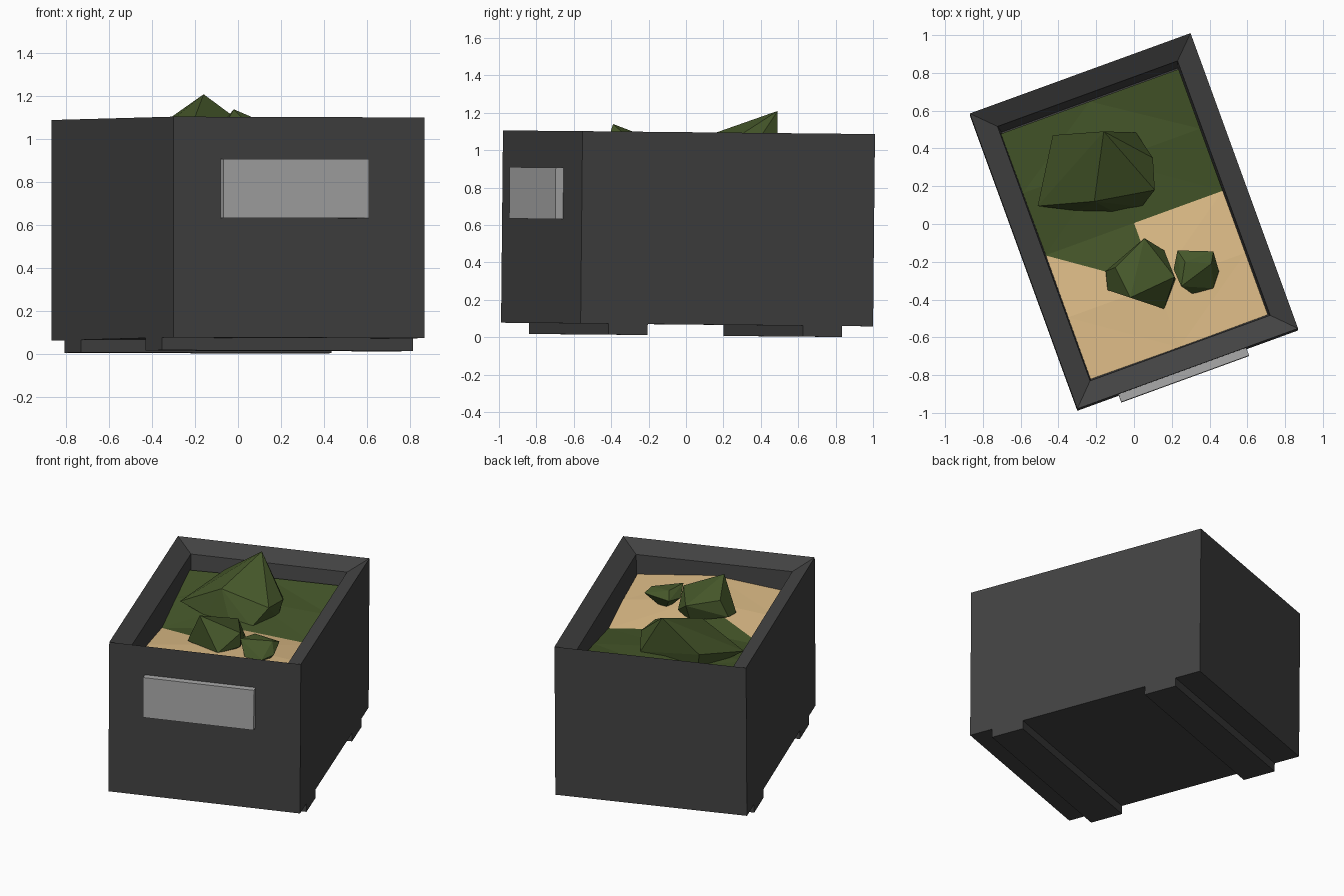
import bpy, bmesh, math
from mathutils import Matrix, Vector

if "Cube" in bpy.data.objects:
    bpy.data.objects.remove(bpy.data.objects["Cube"])

TURN = Matrix.Translation((0, 0.005, 0)) @ Matrix.Rotation(math.radians(20), 4, 'Z')
TILT = Matrix.Rotation(-0.0095, 4, 'X') @ Matrix.Rotation(0.003, 4, 'Y')


def material(name, rgb):
    m = bpy.data.materials.new(name)
    m.diffuse_color = (*rgb, 1)
    m.use_nodes = True
    m.node_tree.nodes["Principled BSDF"].inputs["Base Color"].default_value = m.diffuse_color
    return m


DARK = material("dark_grey", (0.055, 0.055, 0.055))
PALE = material("pale_grey", (0.4, 0.4, 0.4))
SAND = material("sand", (0.72, 0.5, 0.24))
GREEN = material("green", (0.06, 0.095, 0.023))


def finish(name, bm, mats, matrix=None):
    bmesh.ops.recalc_face_normals(bm, faces=bm.faces)
    if matrix:
        bm.transform(matrix)
    mesh = bpy.data.meshes.new(name)
    bm.to_mesh(mesh)
    bm.free()
    for m in mats:
        mesh.materials.append(m)
    ob = bpy.data.objects.new(name, mesh)
    bpy.context.collection.objects.link(ob)
    return ob


def box(name, lo, hi, mat):
    bm = bmesh.new()
    bmesh.ops.create_cube(bm, size=1)
    lo, hi = Vector(lo), Vector(hi)
    for v in bm.verts:
        v.co = (lo + hi) / 2 + v.co * (hi - lo)
    finish(name, bm, [mat], TURN @ TILT)


def rock(name, points):
    bm = bmesh.new()
    for p in points:
        bm.verts.new(p)
    res = bmesh.ops.convex_hull(bm, input=bm.verts)
    loose = [v for v in bm.verts if not v.link_faces]
    bmesh.ops.delete(bm, geom=loose, context='VERTS')
    finish(name, bm, [GREEN])


# Crate: rings run from the base, up the outside, over the sloped rim, down inside
W, L = 0.622, 0.832
rings = [(W, -L, L, 0.068), (W, -L, L, 1.096), (0.507, -0.715, 0.718, 1.037),
         (0.497, -0.70, 0.684, 0.80)]
bm = bmesh.new()
loops = [[bm.verts.new(c) for c in ((-w, y0, z), (w, y0, z), (w, y1, z), (-w, y1, z))]
         for w, y0, y1, z in rings]
bm.faces.new(loops[0])
bm.faces.new(loops[-1])
for a, b in zip(loops, loops[1:]):
    for i in range(4):
        j = (i + 1) % 4
        bm.faces.new((a[i], a[j], b[j], b[i]))
finish("crate", bm, [DARK], TURN @ TILT)

# Two runners under the crate
for name, y0, y1 in (("front_runner", -0.673, -0.45), ("back_runner", 0.433, 0.656)):
    box(name, (-W, y0, 0.0095), (W, y1, 0.075), DARK)

# Plate on the front wall
box("front_plate", (-0.39, -0.876, 0.625), (0.33, -0.825, 0.9), PALE)

# Faceted ground: sand in front, green behind
heights = [(0.905, 0.96, 0.91), (0.89, 0.95, 0.89), (0.85, 0.90, 0.85),
           (0.90, 0.94, 0.90), (0.94, 0.95, 0.95)]
ys = (-0.70, -0.35, 0, 0.35, 0.685)
bm = bmesh.new()
g = [[bm.verts.new((x, y, z)) for x, z in zip((-0.5, 0, 0.5), row)]
     for y, row in zip(ys, heights)]
for r in range(4):
    for c in range(2):
        a, b, d, e = g[r][c], g[r][c + 1], g[r + 1][c + 1], g[r + 1][c]
        if (c == 0) == (r >= 2):
            tris = ((a, b, d), (a, d, e))
        else:
            tris = ((a, b, e), (b, d, e))
        if r < 2 and c == 1:
            tris = ((a, b, d), (a, d, e))
        for k, t in enumerate(tris):
            f = bm.faces.new(t)
            f.material_index = 1 if r >= 2 or (r == 1 and c == 0 and k == 1) else 0
finish("ground", bm, [SAND, GREEN], TURN)

# Bushy faceted clumps
rock("large_clump", [(-0.16, 0.49, 1.21), (-0.51, 0.095, 0.923), (-0.21, 0.12, 1.08),
                     (0.11, 0.18, 1.01), (0.1, 0.35, 1.0), (0.01, 0.485, 0.93),
                     (-0.43, 0.47, 1.02), (0.04, 0.09, 0.89), (-0.1, 0.06, 0.88),
                     (-0.3, 0.07, 0.89), (-0.4, 0.45, 0.88), (0.08, 0.32, 0.88)])
rock("medium_clump", [(-0.02, -0.39, 1.14), (0.055, -0.075, 1.02), (-0.1, -0.23, 1.04),
                      (0.215, -0.28, 1.04), (0.16, -0.45, 0.95), (-0.14, -0.35, 0.92),
                      (-0.15, -0.25, 0.93), (0.16, -0.14, 0.94), (0.22, -0.29, 0.95),
                      (0.05, -0.12, 0.9), (0.12, -0.4, 0.89), (-0.05, -0.34, 0.89)])
rock("small_clump", [(0.23, -0.14, 0.98), (0.42, -0.145, 0.985), (0.41, -0.21, 1.01),
                     (0.27, -0.2, 1.02), (0.25, -0.33, 1.03), (0.45, -0.25, 0.94),
                     (0.42, -0.34, 0.93), (0.31, -0.37, 0.93), (0.21, -0.24, 0.97),
                     (0.3, -0.2, 0.88), (0.4, -0.25, 0.88), (0.31, -0.33, 0.89)])
